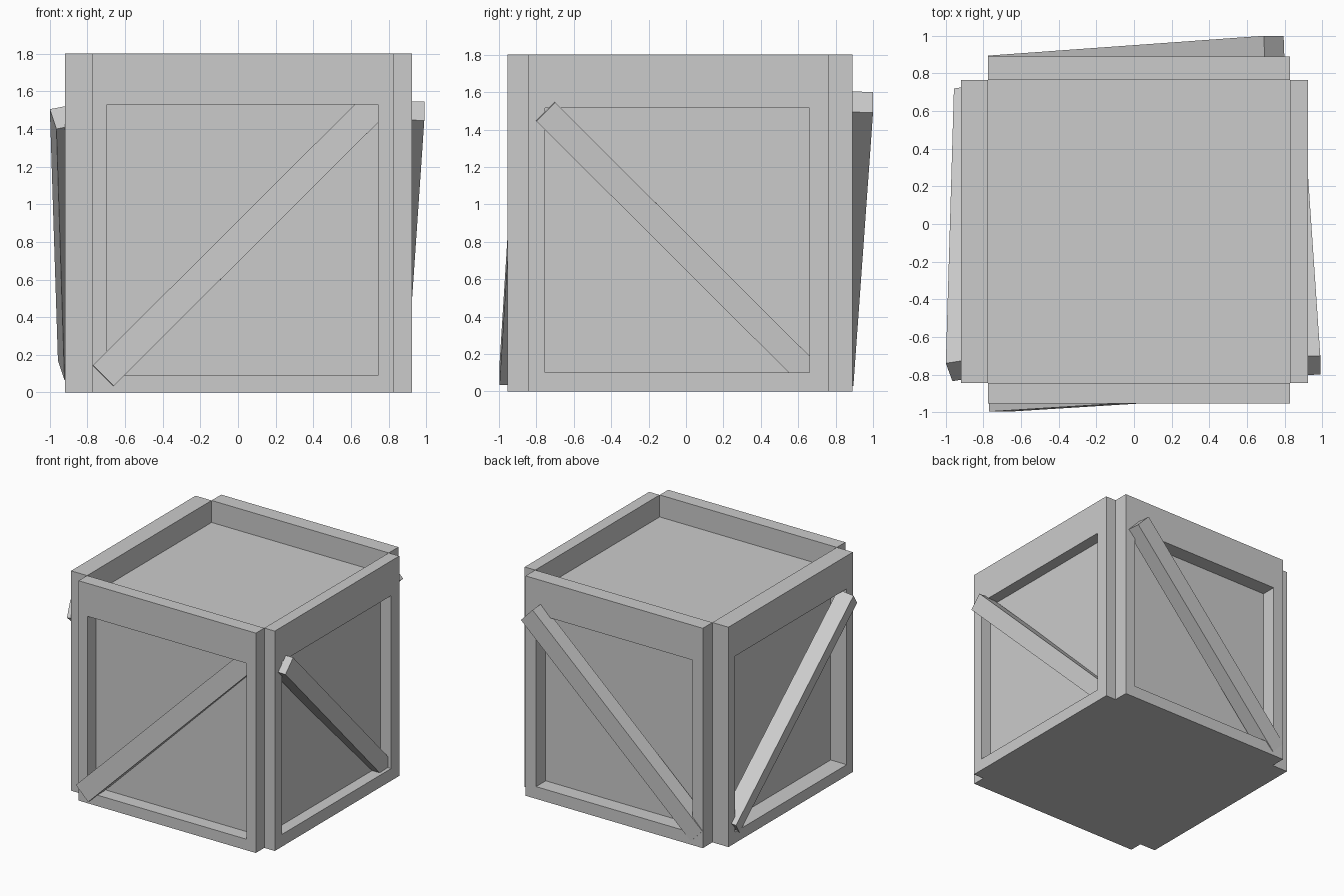
import bpy, bmesh
from mathutils import Vector

if "Cube" in bpy.data.objects:
    bpy.data.objects.remove(bpy.data.objects["Cube"])

# Inner box extents, shared by all the parts
X0, X1, Y0, Y1 = -0.775, 0.83, -0.845, 0.765
TOP, LID = 1.80, 1.62


def make(name, verts, faces):
    mesh = bpy.data.meshes.new(name)
    mesh.from_pydata(verts, [], faces)
    bm = bmesh.new()
    bm.from_mesh(mesh)
    bmesh.ops.recalc_face_normals(bm, faces=bm.faces)
    bm.to_mesh(mesh)
    bm.free()
    obj = bpy.data.objects.new(name, mesh)
    bpy.context.collection.objects.link(obj)
    return obj


def prism(name, a, u, v, w):
    """Box from corner a along the three edge vectors."""
    a, u, v, w = map(Vector, (a, u, v, w))
    base = [a, a + u, a + u + v, a + v]
    faces = [(0, 1, 2, 3), (4, 5, 6, 7)]
    faces += [(i, (i + 1) % 4, (i + 1) % 4 + 4, i + 4) for i in range(4)]
    return make(name, base + [p + w for p in base], faces)


def frame(name, axis, inner, outer, span, hole, z0, z1):
    """Side board with a rectangular opening, facing along x or y."""
    verts, faces = [], []
    for depth in (outer, inner):
        for (s0, s1), (b, t) in ((span, (0, TOP)), (hole, (z0, z1))):
            for s, z in ((s0, b), (s1, b), (s1, t), (s0, t)):
                verts.append((depth, s, z) if axis == 'x' else (s, depth, z))
    for i in range(4):
        j = (i + 1) % 4
        for p, q in ((0, 4), (4, 12), (12, 8), (8, 0)):
            faces.append((p + i, p + j, q + j, q + i))
    return make(name, verts, faces)


def brace(name, a, b, width, depth=0.13):
    """Diagonal bar: outer edge from a to b, sinking toward the crate centre."""
    a, length, width = Vector(a), Vector(b) - Vector(a), Vector(width)
    inward = length.cross(width).normalized() * depth
    if inward.dot(Vector((0, 0, 0.85)) - a) < 0:
        inward = -inward
    return prism(name, a, length, width, inward)


# Crate body with the lid set below the rim
prism("crate_body", (X0, Y0, 0), (X1 - X0, 0, 0), (0, Y1 - Y0, 0), (0, 0, LID))

# Four framed sides
frame("front_frame", 'y', Y0, -0.955, (X0, X1), (-0.695, 0.745), 0.09, 1.53)
frame("back_frame", 'y', Y1, 0.89, (X0, X1), (-0.68, 0.735), 0.10, 1.515)
frame("right_frame", 'x', X1, 0.925, (Y0, Y1), (-0.755, 0.66), 0.10, 1.515)
frame("left_frame", 'x', X0, -0.92, (Y0, Y1), (-0.765, 0.68), 0.09, 1.53)

# Crooked diagonal braces
brace("front_brace", (-0.77, -0.997, 0.145), (0.69, -0.906, 1.60), (0.11, 0, -0.11))
brace("right_brace", (0.99, -0.70, 1.545), (0.892, 0.74, 0.11), (0, -0.10, -0.10))
brace("back_brace", (0.69, 1.0, 1.60), (-0.775, 0.895, 0.14), (0.105, 0, -0.11))
brace("left_brace", (-1.0, -0.74, 1.505), (-0.957, 0.72, 0.17), (0.035, -0.095, -0.105))
